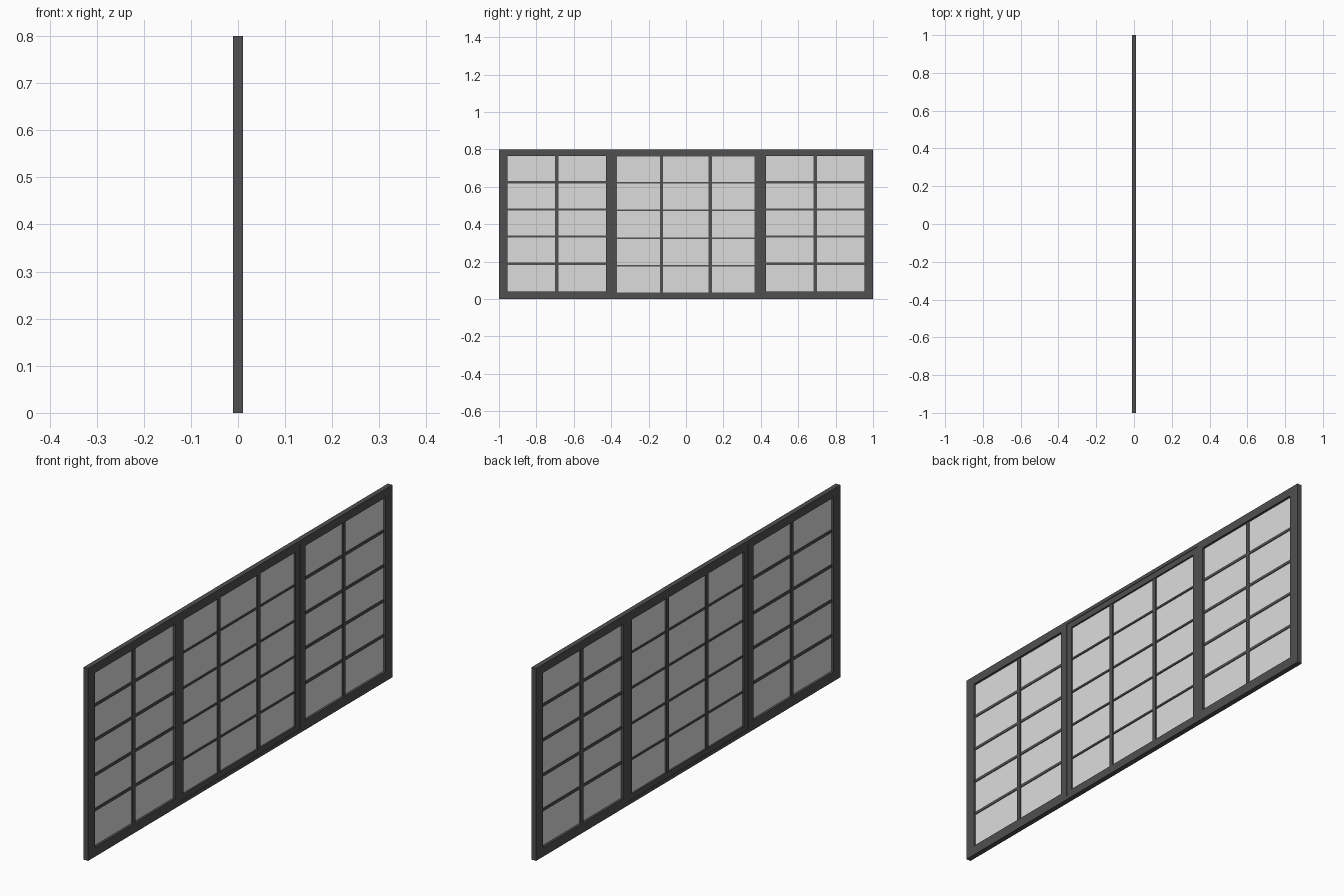
import bpy, bmesh

if "Cube" in bpy.data.objects:
    bpy.data.objects.remove(bpy.data.objects["Cube"])


def material(name, grey):
    m = bpy.data.materials.new(name)
    m.diffuse_color = (grey, grey, grey, 1)
    m.use_nodes = True
    m.node_tree.nodes["Principled BSDF"].inputs["Base Color"].default_value = m.diffuse_color
    return m


FRAME = material("dark grey frame", 0.08)
GLASS = material("pale grey glass", 0.72)


def boxes(name, rects, half, mat):
    """One object from (y0, y1, z0, z1) rectangles, each 2*half deep in x."""
    bm = bmesh.new()
    for y0, y1, z0, z1 in rects:
        verts = bmesh.ops.create_cube(bm, size=1)["verts"]
        for v in verts:
            v.co = (half * (1 if v.co.x > 0 else -1),
                    y1 if v.co.y > 0 else y0,
                    z1 if v.co.z > 0 else z0)
    me = bpy.data.meshes.new(name)
    bm.to_mesh(me)
    bm.free()
    me.materials.append(mat)
    ob = bpy.data.objects.new(name, me)
    bpy.context.collection.objects.link(ob)


def ring(y0, y1, z0, z1, a0, a1, b0, b1):
    """Four bars between an outer rectangle and an inner opening."""
    return [(y0, a0, z0, z1), (a1, y1, z0, z1),
            (a0, a1, z0, b0), (a0, a1, b1, z1)]


def bars(y0, y1, z0, z1, ys, zs, wy, wz):
    """Vertical and horizontal glazing bars across an opening."""
    return ([(y - wy, y + wy, z0, z1) for y in ys],
            [(y0, y1, z - wz, z + wz) for z in zs])


# Outer frame: side lights have a wide border, the centre bay a thin one
outer = []
for s in (-1, 1):
    part = ring(0.395, 1.0, 0, 0.8, 0.427, 0.955, 0.04, 0.765)
    outer += [tuple(sorted((s * a, s * b))) + (c, d) for a, b, c, d in part]
outer += [(-0.395, 0.395, 0, 0.015), (-0.395, 0.395, 0.785, 0.8)]
boxes("outer_frame", outer, 0.0105, FRAME)

# Centre sash, set slightly back from the outer frame
boxes("centre_sash", ring(-0.395, 0.395, 0.015, 0.785,
                          -0.369, 0.367, 0.036, 0.761), 0.008, FRAME)

# Side lights: glass and bars
for s, side in ((-1, "left"), (1, "right")):
    y0, y1 = sorted((s * 0.427, s * 0.955))
    boxes(side + "_glass", [(y0, y1, 0.04, 0.765)], 0.001, GLASS)
    v, h = bars(y0, y1, 0.04, 0.765, [s * 0.691],
                [0.04 + 0.145 * i + 0.004 for i in range(1, 5)], 0.009, 0.006)
    boxes(side + "_vertical_bar", v, 0.005, FRAME)
    boxes(side + "_horizontal_bars", h, 0.004, FRAME)

# Centre bay: glass and bars
boxes("centre_glass", [(-0.369, 0.367, 0.036, 0.761)], 0.001, GLASS)
v, h = bars(-0.369, 0.367, 0.036, 0.761, [-0.131, 0.129],
            [0.178 + 0.148 * i for i in range(4)], 0.009, 0.004)
boxes("centre_vertical_bars", v, 0.006, FRAME)
boxes("centre_horizontal_bars", h, 0.005, FRAME)
